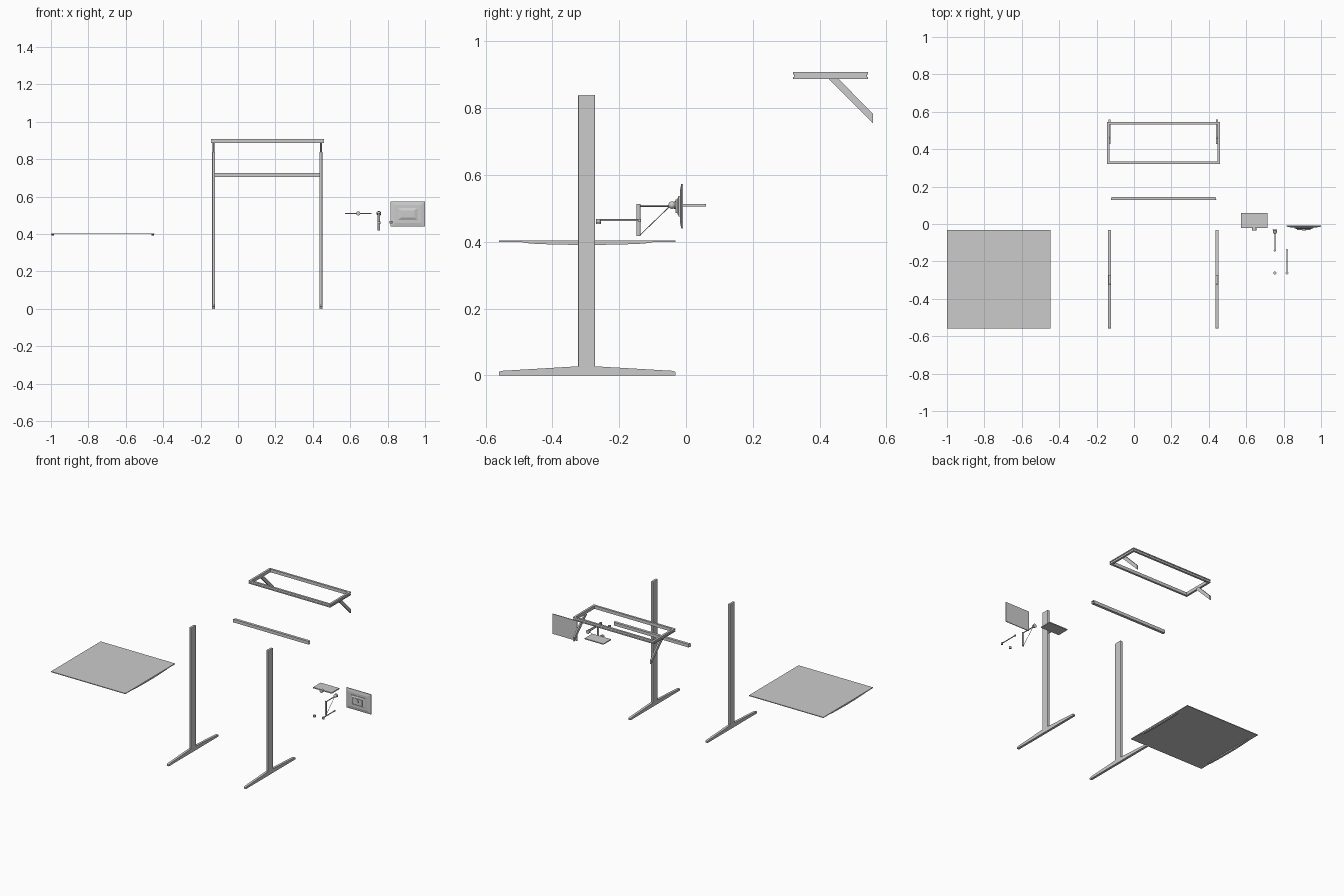
import bpy, bmesh, math
from mathutils import Vector

if "Cube" in bpy.data.objects:
    bpy.data.objects.remove(bpy.data.objects["Cube"])


def finish(name, bm, bevel=0, smooth=False):
    bmesh.ops.recalc_face_normals(bm, faces=bm.faces)
    me = bpy.data.meshes.new(name)
    bm.to_mesh(me)
    bm.free()
    ob = bpy.data.objects.new(name, me)
    bpy.context.collection.objects.link(ob)
    if bevel:
        m = ob.modifiers.new("bevel", 'BEVEL')
        m.width, m.segments = bevel, 2
    if smooth:
        bpy.ops.object.select_all(action='DESELECT')
        ob.select_set(True)
        bpy.context.view_layer.objects.active = ob
        bpy.ops.object.shade_smooth_by_angle()
    return ob


def box(name, x, y, z, bevel=0):
    bm = bmesh.new()
    bmesh.ops.create_cube(bm, size=1)
    for v in bm.verts:
        v.co = [(a + b) / 2 + c * (b - a) for c, (a, b) in zip(v.co, (x, y, z))]
    return finish(name, bm, bevel)


def side_profile(name, yz, x0, x1):
    """Extrude a y-z outline along x."""
    bm = bmesh.new()
    f = bm.faces.new([bm.verts.new((x0, y, z)) for y, z in yz])
    r = bmesh.ops.extrude_face_region(bm, geom=[f])
    for v in r["geom"]:
        if isinstance(v, bmesh.types.BMVert):
            v.co.x = x1
    return finish(name, bm)


def rod(name, a, b, r1, r2=None, n=20):
    a, b = Vector(a), Vector(b)
    bm = bmesh.new()
    bmesh.ops.create_cone(bm, cap_ends=True, segments=n, radius1=r1,
                          radius2=r1 if r2 is None else r2, depth=(b - a).length)
    q = (b - a).to_track_quat('Z', 'Y')
    for v in bm.verts:
        v.co = q @ v.co + (a + b) / 2
    return finish(name, bm, smooth=True)


def ball(name, c, r):
    bm = bmesh.new()
    bmesh.ops.create_uvsphere(bm, u_segments=16, v_segments=10, radius=r)
    bmesh.ops.translate(bm, vec=c, verts=bm.verts)
    return finish(name, bm, smooth=True)


def loft(name, rings):
    """Rectangles in x-z at successive y: (y, cx, cz, half_x, half_z)."""
    bm = bmesh.new()
    loops = [[bm.verts.new((cx + sx * hx, y, cz + sz * hz))
              for sx, sz in ((-1, -1), (1, -1), (1, 1), (-1, 1))]
             for y, cx, cz, hx, hz in rings]
    for p, q in zip(loops, loops[1:]):
        for i in range(4):
            bm.faces.new((p[i], p[(i + 1) % 4], q[(i + 1) % 4], q[i]))
    bm.faces.new(loops[0])
    bm.faces.new(loops[-1])
    return finish(name, bm)


# Legs: T foot, upright post; struts sit at the same x
foot = [(-.56, 0), (-.032, 0), (-.032, .011), (-.042, .014), (-.265, .027),
        (-.33, .027), (-.55, .014), (-.56, .011)]
strut = [(.427, .888), (.457, .888), (.56, .783), (.56, .755)]
for side, x in (("left", -.13), ("right", .443)):
    side_profile(side + "_foot", foot, x - .008, x + .008)
    box(side + "_post", (x - .008, x + .008), (-.323, -.272), (.02, .84), .003)
    side_profile(side + "_strut", strut, x - .005, x + .005)

# Seat board with curved ribs under its side edges
box("board", (-1, -.446), (-.56, -.032), (.399, .404))
rib = [(-.49, .399)] + [(-.296 + .194 * math.cos(t), .399 - .008 * math.sin(t))
       for t in [math.pi * (1 - i / 10) for i in range(1, 10)]] + [(-.10, .399)]
for x in (-.991, -.455):
    side_profile("board_rib", rib, x - .007, x + .007)

# Cross rail: open-ended tube, ends slightly slanted
bm = bmesh.new()
loops = []
for s in (-1, 1):
    loops.append([bm.verts.new((.158 + s * h, y, z)) for h, y, z in
                  ((.283, .127, .706), (.278, .145, .706), (.278, .145, .727), (.283, .127, .727))])
for i in range(4):
    j = (i + 1) % 4
    bm.faces.new((loops[0][i], loops[0][j], loops[1][j], loops[1][i]))
finish("cross_rail", bm)

# Top frame: grooved section swept round a rectangle
section = [(0, .887), (0, .894), (.003, .894), (.003, .901), (0, .901), (0, .908), (.014, .908), (.014, .887)]
bm = bmesh.new()
cols = [[bm.verts.new((.158 + sx * (.303 - d), .433 + sy * (.112 - d), z)) for d, z in section]
        for sx, sy in ((-1, -1), (1, -1), (1, 1), (-1, 1))]
for c in range(4):
    p, q = cols[c], cols[(c + 1) % 4]
    for i in range(len(section)):
        j = (i + 1) % len(section)
        bm.faces.new((p[i], q[i], q[j], p[j]))
finish("top_frame", bm)

# Display panel with stepped back housing and round mount
cx, cz = .908, .507
loft("display", [(-.009, cx, cz, .092, .067), (-.014, cx, cz, .092, .067), (-.018, cx, cz, .07, .048)])
loft("display_housing", [(-.016, cx, cz, .051, .031), (-.022, cx, cz, .051, .031), (-.027, cx, cz, .036, .02)])
box("display_mount_plate", (.872, .944), (-.031, -.02), (.487, .527))
rod("display_mount_knob", (cx, -.036, .51), (cx, -.028, .51), .011)

# Tray with its own mount knob
box("tray", (.573, .713), (-.022, .06), (.506, .513), .001)
rod("tray_knob", (.643, -.036, .51), (.643, -.02, .51), .011)

# Support arm: post, top arm, diagonal brace, ball joint
ax = .753
rod("arm_post", (ax, -.142, .418), (ax, -.142, .513), .006)
rod("arm_beam", (ax, -.142, .508), (ax, -.045, .508), .003)
rod("arm_brace", (ax, -.138, .42), (ax, -.048, .507), .0013, n=8)
ball("arm_joint", (ax, -.042, .51), .011)
rod("arm_joint_cap", (ax, -.042, .51), (ax, -.03, .51), .006, .013)

# Lower swing arm and base block
rod("swing_arm", (.818, -.262, .465), (.818, -.135, .465), .0032)
rod("swing_arm_pivot", (.818, -.262, .456), (.818, -.262, .469), .007)
rod("swing_arm_end", (.818, -.139, .46), (.818, -.139, .469), .005)
rod("base_block", (ax, -.262, .453), (ax, -.262, .466), .008)
